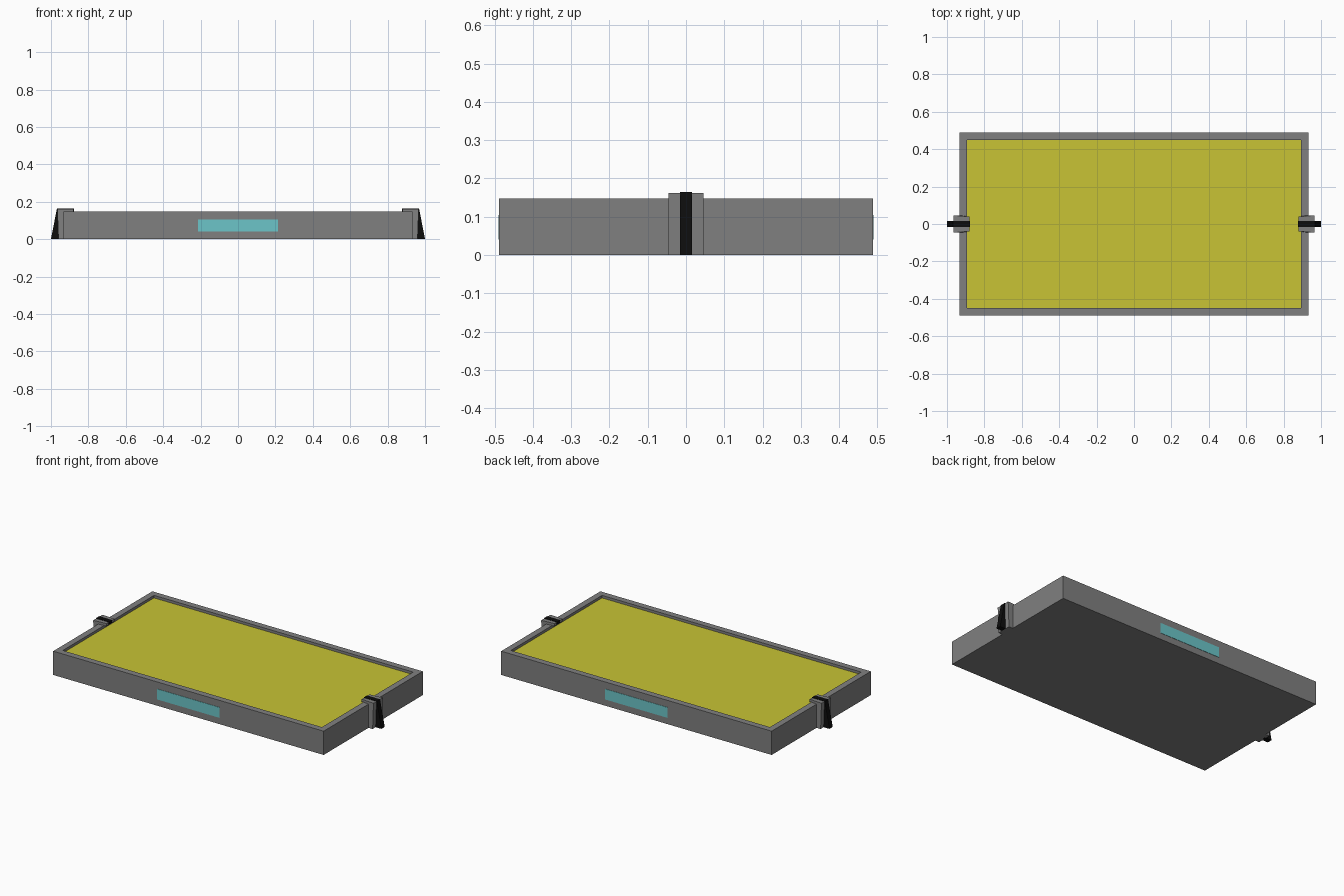
import bpy, bmesh

cube = bpy.data.objects.get("Cube")
if cube:
    bpy.data.objects.remove(cube, do_unlink=True)


def material(name, rgb):
    m = bpy.data.materials.new(name)
    m.use_nodes = True
    m.diffuse_color = (*rgb, 1)
    m.node_tree.nodes["Principled BSDF"].inputs["Base Color"].default_value = (*rgb, 1)
    return m


grey = material("grey", (0.216, 0.216, 0.216))
yellow = material("yellow", (0.58, 0.55, 0.035))
cyan = material("cyan", (0.15, 0.56, 0.58))
black = material("black", (0.004, 0.004, 0.004))


def finish(name, bm, *mats):
    bmesh.ops.recalc_face_normals(bm, faces=bm.faces)
    mesh = bpy.data.meshes.new(name)
    bm.to_mesh(mesh)
    bm.free()
    for m in mats:
        mesh.materials.append(m)
    obj = bpy.data.objects.new(name, mesh)
    bpy.context.collection.objects.link(obj)
    return obj


def box(lo, hi):
    bm = bmesh.new()
    bmesh.ops.create_cube(bm, size=1)
    for v in bm.verts:
        v.co = [(a + b) / 2 + c * (b - a) for a, b, c in zip(lo, hi, v.co)]
    return bm


def extrude_profile(points, half_width, side):
    """Extrude an x-z outline across y; side mirrors it in x."""
    bm = bmesh.new()
    face = bm.faces.new([bm.verts.new((side * x, -half_width, z)) for x, z in points])
    moved = bmesh.ops.extrude_face_region(bm, geom=[face])["geom"]
    for v in moved:
        if isinstance(v, bmesh.types.BMVert):
            v.co.y = half_width
    return bm


# Tray with a shallow recessed yellow panel
bm = box((-0.932, -0.488, 0), (0.932, 0.488, 0.148))
top = max(bm.faces, key=lambda f: f.calc_center_median().z)
bmesh.ops.inset_region(bm, faces=[top], thickness=0.055)
floor = bmesh.ops.extrude_face_region(bm, geom=[top])["geom"]
bmesh.ops.delete(bm, geom=[top], context="FACES_ONLY")
for item in floor:
    if isinstance(item, bmesh.types.BMVert):
        item.co.z -= 0.016
    elif isinstance(item, bmesh.types.BMFace):
        item.material_index = 1
finish("tray", bm, grey, yellow)

# Cyan label plates on the front and back walls
for name, y in (("front_label", -0.488), ("back_label", 0.488)):
    finish(name, box((-0.215, y - 0.002, 0.04), (0.215, y + 0.002, 0.105)), cyan)

# End clips: a grey hook over the rim and a black rib with a sloping fin
hook = [(0.925, 0), (0.96, 0), (0.966, 0.162), (0.88, 0.162), (0.88, 0.146), (0.925, 0.146)]
rib = [(0.95, 0), (1.0, 0), (0.968, 0.164), (0.878, 0.164), (0.878, 0.148), (0.95, 0.148)]
for label, side in (("left", 1), ("right", -1)):
    bm = extrude_profile(hook, 0.046, side)
    for v in bm.verts:
        if abs(v.co.x) < 0.9:
            v.co.y *= 0.85
    finish(label + "_clip", bm, grey)
    finish(label + "_clip_rib", extrude_profile(rib, 0.016, side), black)
